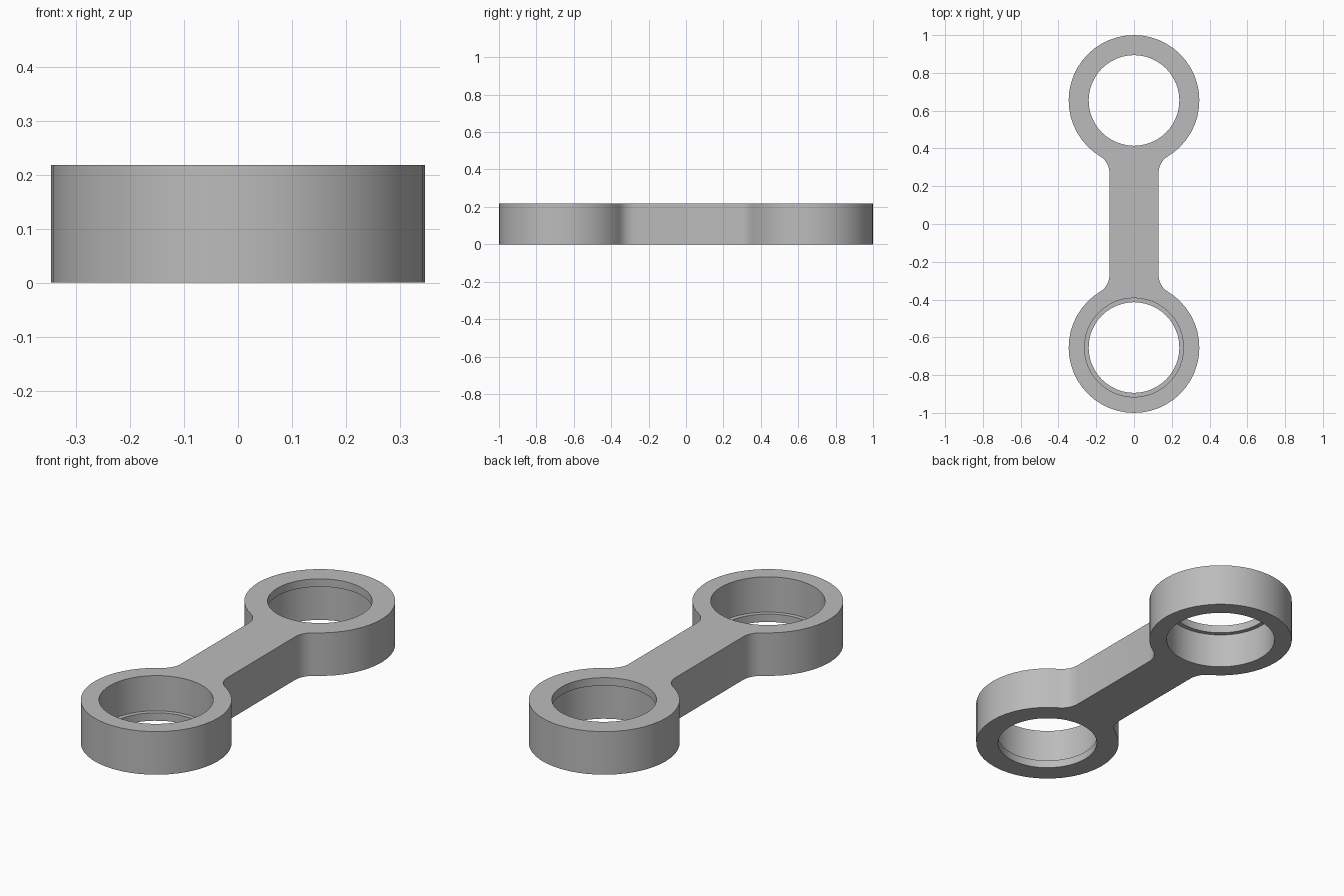
import bpy
import bmesh
from math import sin, cos, pi, sqrt, atan2
from mathutils import Vector

if "Cube" in bpy.data.objects:
    bpy.data.objects.remove(bpy.data.objects["Cube"], do_unlink=True)

HEIGHT = 0.218
RING_R = 0.346          # outer radius of each end ring
RING_Y = 1 - RING_R     # distance of the ring centres from the middle
ARM = 0.13              # half width of the arm
FILLET = 0.1
BORE, LIP_BORE, LIP = 0.262, 0.24, 0.04
SIDES = 48


def arc(cx, cy, r, a0, a1, n):
    return [Vector((cx + r * cos(a0 + (a1 - a0) * i / n),
                    cy + r * sin(a0 + (a1 - a0) * i / n))) for i in range(n + 1)]


# Quarter outline: fillet from the arm, then round the ring to its far tip
fx = ARM + FILLET
fy = RING_Y - sqrt((RING_R + FILLET) ** 2 - fx ** 2)
tangent = atan2(fy - RING_Y, fx)
quarter = arc(fx, fy, FILLET, pi, pi + tangent, 6)
quarter += arc(0, RING_Y, RING_R, tangent, pi / 2, 20)[1:]

# Mirror the quarter into the closed outline, counter-clockwise
half = quarter + [Vector((-p.x, p.y)) for p in reversed(quarter[:-1])]
outline = half + [-p for p in half]

bm = bmesh.new()


def loop(points, z):
    verts = [bm.verts.new((p.x, p.y, z)) for p in points]
    edges = [bm.edges.new((v, verts[i - 1])) for i, v in enumerate(verts)]
    return verts, edges


def wall(a, b):
    for i in range(len(a)):
        bm.faces.new((a[i - 1], a[i], b[i], b[i - 1]))


# Outer wall
bottom, bottom_edges = loop(outline, 0)
top, top_edges = loop(outline, HEIGHT)
wall(bottom, top)

# Stepped bores: lip at the bottom of the front ring, at the top of the back ring
for y, steps in (
    (-RING_Y, ((LIP_BORE, 0), (LIP_BORE, LIP), (BORE, LIP), (BORE, HEIGHT))),
    (RING_Y, ((BORE, 0), (BORE, HEIGHT - LIP), (LIP_BORE, HEIGHT - LIP), (LIP_BORE, HEIGHT))),
):
    loops = [loop(arc(0, y, r, 0, 2 * pi, SIDES)[:-1], z) for r, z in steps]
    for lower, upper in zip(loops, loops[1:]):
        wall(lower[0], upper[0])
    bottom_edges += loops[0][1]
    top_edges += loops[-1][1]

# Flat top and underside, leaving the bores open
for edges in (bottom_edges, top_edges):
    bmesh.ops.triangle_fill(bm, use_beauty=True, use_dissolve=False, edges=edges)
bmesh.ops.recalc_face_normals(bm, faces=bm.faces)

mesh = bpy.data.meshes.new("connecting_link")
bm.to_mesh(mesh)
bm.free()
link = bpy.data.objects.new("connecting_link", mesh)
bpy.context.collection.objects.link(link)

# Plain grey
GREY = (0.5, 0.5, 0.5, 1)
mat = bpy.data.materials.new("plain_grey")
mat.use_nodes = True
mat.diffuse_color = GREY
mat.node_tree.nodes["Principled BSDF"].inputs["Base Color"].default_value = GREY
mesh.materials.append(mat)

bpy.context.view_layer.objects.active = link
link.select_set(True)
bpy.ops.object.shade_smooth_by_angle(angle=pi / 6)
